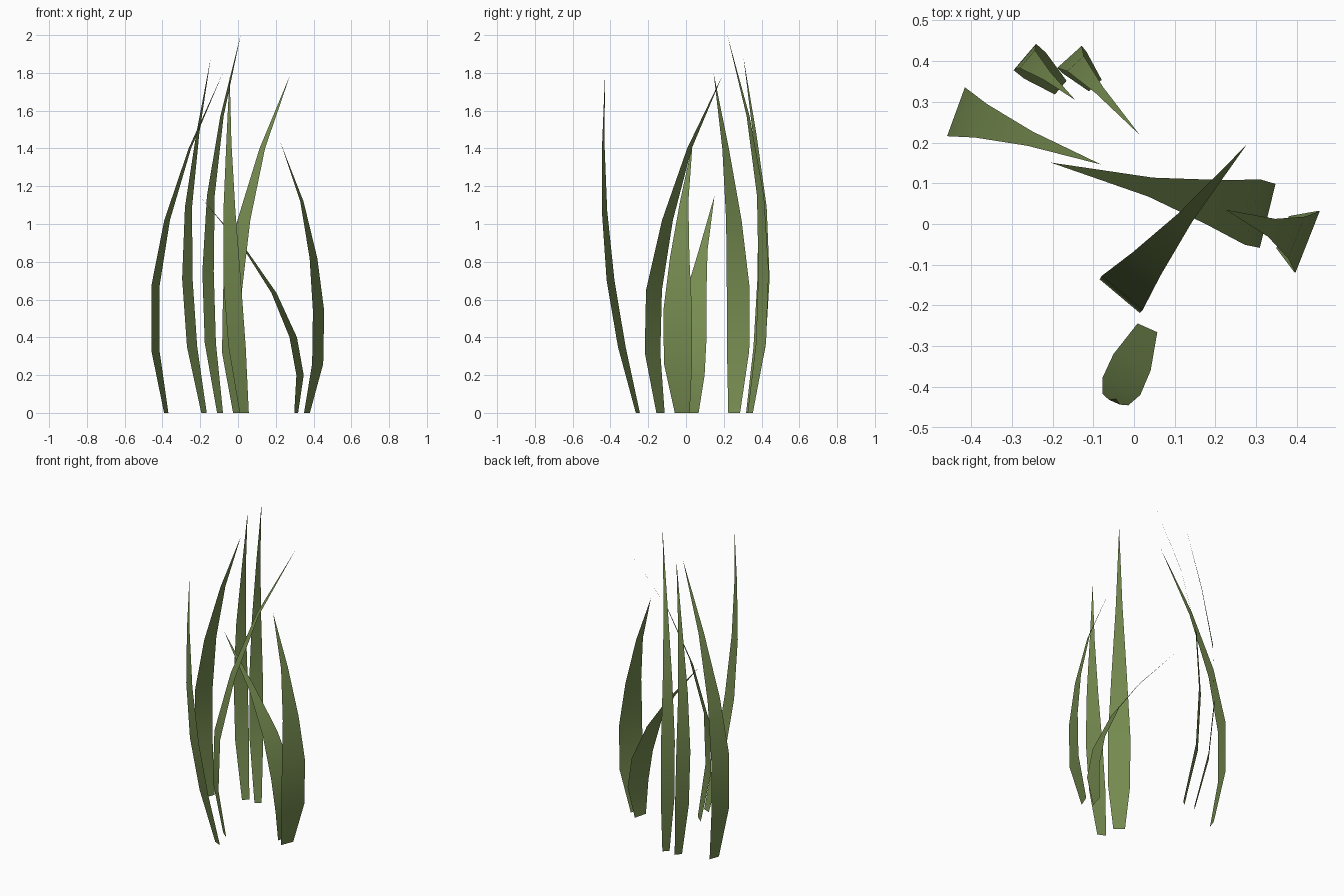
import bpy, bmesh, math
from mathutils import Vector

if "Cube" in bpy.data.objects:
    bpy.data.objects.remove(bpy.data.objects["Cube"])

green = bpy.data.materials.new("grass_green")
green.diffuse_color = (0.18, 0.26, 0.08, 1)
green.use_nodes = True
green.node_tree.nodes["Principled BSDF"].inputs["Base Color"].default_value = green.diffuse_color

# Width of a blade at each level from root towards tip, relative to its widest part
TAPER = (0.52, 0.98, 1.0, 0.68, 0.29)


def blade(name, root, heading, width, path):
    """Curved flat blade: path holds (bend along heading, height) per level, last is the tip."""
    a = math.radians(heading)
    along = Vector((math.cos(a), math.sin(a), 0))
    across = Vector((-math.sin(a), math.cos(a), 0))
    base = Vector((root[0], root[1], 0))
    centres = [base] + [base + along * s + Vector((0, 0, z)) for s, z in path]
    bm = bmesh.new()
    rows = []
    for c, t in zip(centres, TAPER):
        half = across * (width * t / 2)
        rows.append((bm.verts.new(c + half), bm.verts.new(c - half)))
    for (l0, r0), (l1, r1) in zip(rows, rows[1:]):
        bm.faces.new((l0, r0, r1, l1))
    # pointed tip
    bm.faces.new((rows[-1][0], rows[-1][1], bm.verts.new(centres[-1])))
    for f in bm.faces:
        f.smooth = True
    me = bpy.data.meshes.new(name)
    bm.to_mesh(me)
    bm.free()
    me.materials.append(green)
    bpy.context.collection.objects.link(bpy.data.objects.new(name, me))


# Left and back blades
blade("left_blade", (-0.38, 0.255), -20, 0.128,
      [(-0.061, 0.33), (-0.061, 0.67), (0.005, 1.02), (0.133, 1.40), (0.319, 1.80)])
blade("back_left_blade", (-0.18, 0.335), -40.5, 0.085,
      [(-0.083, 0.35), (-0.116, 0.71), (-0.108, 1.09), (-0.043, 1.48), (0.047, 1.88)])
blade("back_tall_blade", (-0.095, 0.34), -48, 0.081,
      [(-0.077, 0.37), (-0.095, 0.75), (-0.073, 1.15), (0.015, 1.57), (0.163, 2.0)])

# Middle and front blades
blade("middle_blade", (0.0, -0.135), 50, 0.131,
      [(-0.055, 0.32), (-0.045, 0.65), (0.048, 1.02), (0.20, 1.40), (0.43, 1.79)])
blade("front_blade", (0.033, -0.255), 246, 0.102,
      [(0.093, 0.35), (0.158, 0.70), (0.193, 1.07), (0.20, 1.43), (0.19, 1.80)])

# Right blades
blade("right_blade", (0.365, -0.02), 158.5, 0.163,
      [(-0.061, 0.26), (-0.066, 0.54), (-0.037, 0.82), (0.029, 1.12), (0.15, 1.43)])
blade("right_drooping_blade", (0.308, 0.025), 166.2, 0.165,
      [(-0.021, 0.20), (0.016, 0.40), (0.121, 0.635), (0.275, 0.86), (0.528, 1.15)])
